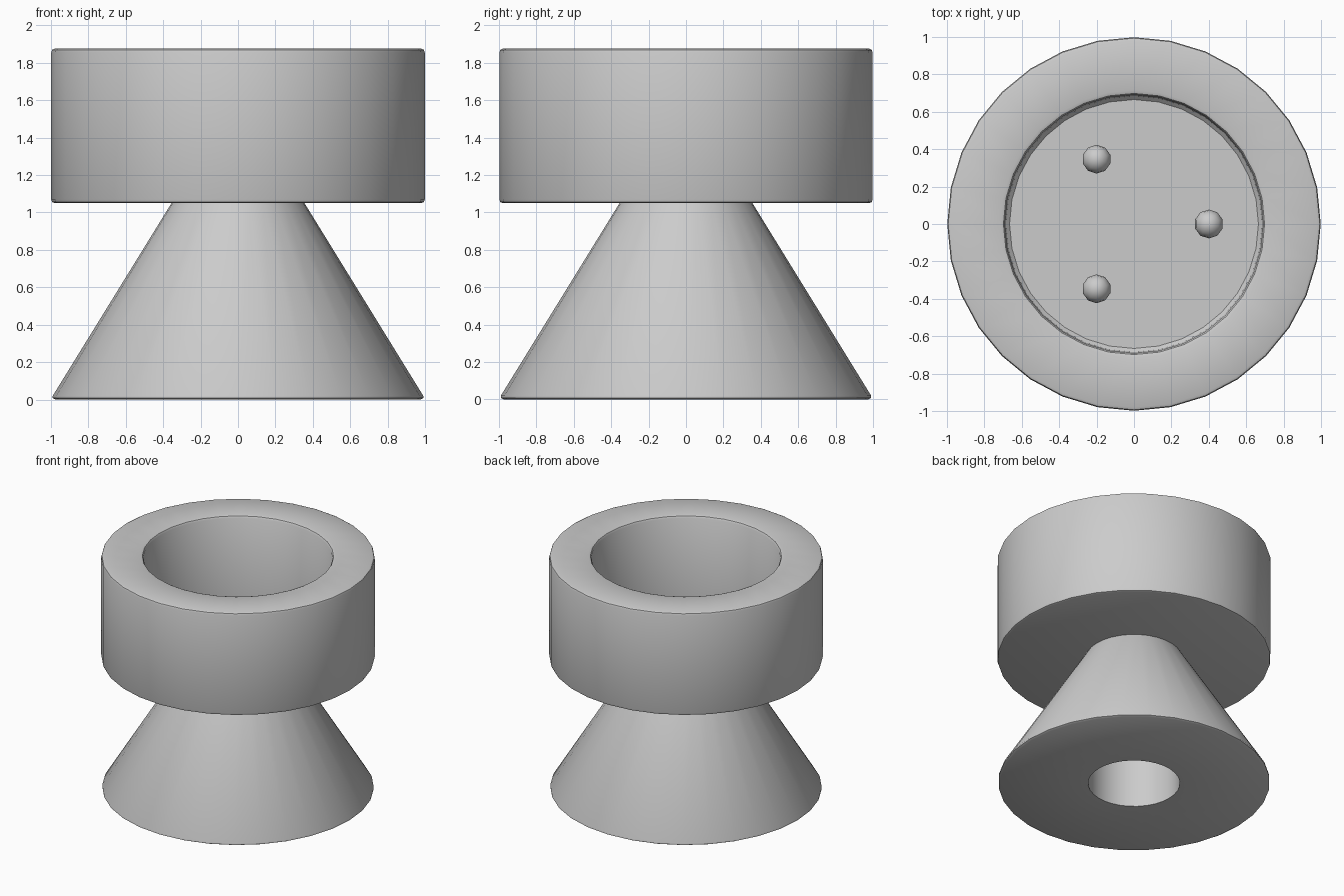
import bpy, bmesh, math

if "Cube" in bpy.data.objects:
    bpy.data.objects.remove(bpy.data.objects["Cube"])

SIDES = 32


def finish(name, bm, angle=40):
    bmesh.ops.recalc_face_normals(bm, faces=bm.faces)
    mesh = bpy.data.meshes.new(name)
    bm.to_mesh(mesh)
    bm.free()
    obj = bpy.data.objects.new(name, mesh)
    bpy.context.collection.objects.link(obj)
    bpy.ops.object.select_all(action='DESELECT')
    obj.select_set(True)
    bpy.context.view_layer.objects.active = obj
    bpy.ops.object.shade_smooth_by_angle(angle=math.radians(angle))
    return obj


def lathe(name, profile, closed):
    """Revolve (radius, z) points around z; radius 0 becomes a pole."""
    bm = bmesh.new()
    rings = []
    for r, z in profile:
        if r == 0:
            rings.append([bm.verts.new((0, 0, z))] * SIDES)
        else:
            rings.append([bm.verts.new((r * math.cos(math.tau * i / SIDES),
                                        r * math.sin(math.tau * i / SIDES), z))
                          for i in range(SIDES)])
    pairs = list(zip(rings, rings[1:]))
    if closed:
        pairs.append((rings[-1], rings[0]))
    for a, b in pairs:
        for i in range(SIDES):
            j = (i + 1) % SIDES
            bm.faces.new(list(dict.fromkeys((a[i], a[j], b[j], b[i]))))
    return finish(name, bm)


# Flared base with a blind bore from below
lathe("flared_base", [(0.335, 0), (0.975, 0), (0.99, 0.008), (0.99, 0.02),
                      (0.355, 1.05), (0.335, 1.05)], closed=True)

# Thick-walled cup with softened rims
FLOOR = 1.18
lathe("cup", [(0, 1.05), (0.98, 1.05), (0.993, 1.055), (0.998, 1.07),
              (0.998, 1.855), (0.993, 1.869), (0.98, 1.875),
              (0.715, 1.875), (0.698, 1.869), (0.69, 1.855),
              (0.685, FLOOR + 0.02), (0.665, FLOOR), (0, FLOOR)], closed=False)

# Three small balls resting on the cup floor
for k in range(3):
    a = math.tau * k / 3
    bm = bmesh.new()
    bmesh.ops.create_uvsphere(bm, u_segments=10, v_segments=8, radius=0.077)
    bmesh.ops.translate(bm, verts=bm.verts,
                        vec=(0.4 * math.cos(a), 0.4 * math.sin(a), FLOOR + 0.04))
    finish(f"ball_{k + 1}", bm, 60)
